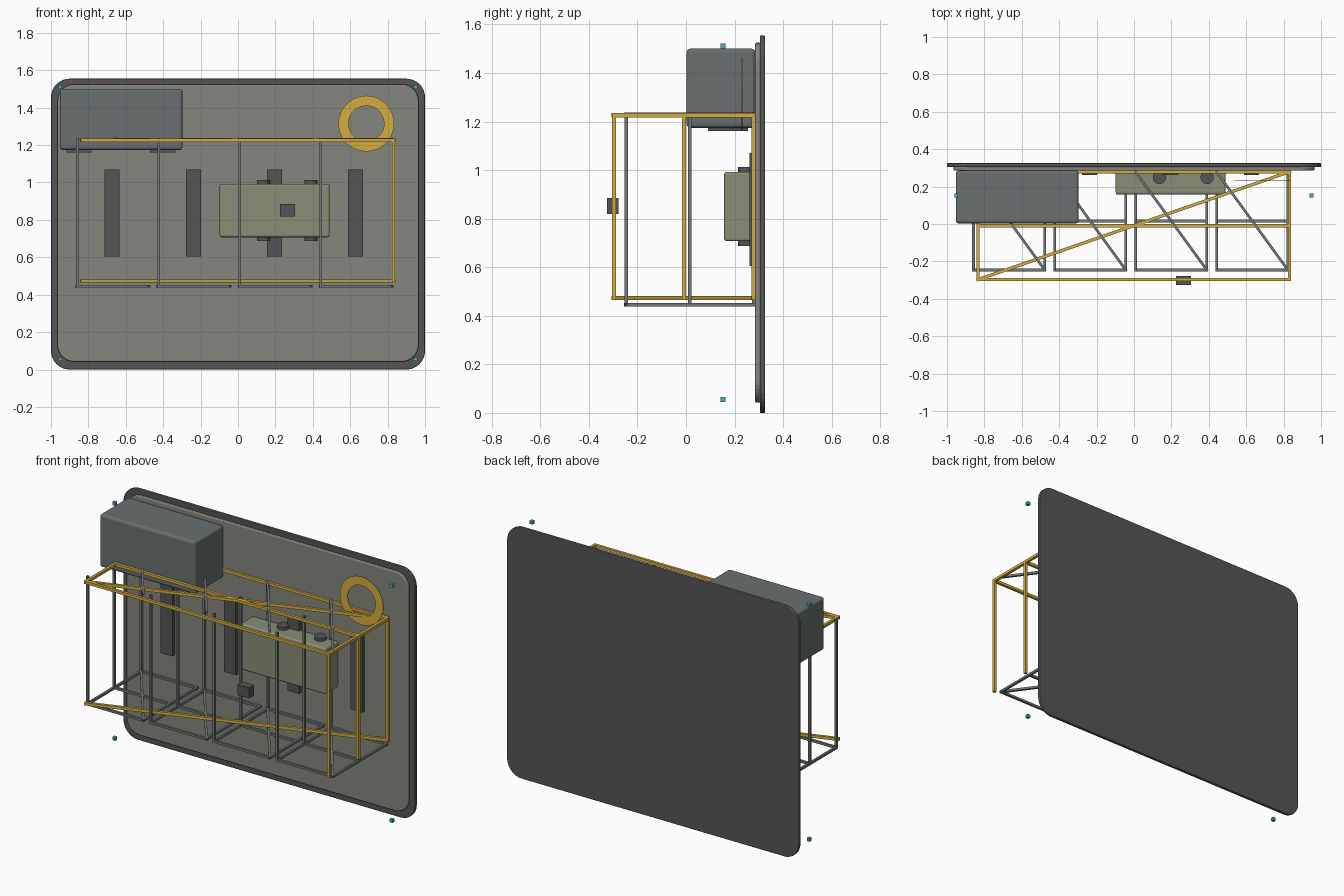
import bpy, bmesh, math
from mathutils import Vector

if "Cube" in bpy.data.objects:
    bpy.data.objects.remove(bpy.data.objects["Cube"])


def mat(name, r, g, b):
    m = bpy.data.materials.new(name)
    m.diffuse_color = (r, g, b, 1)
    m.use_nodes = True
    m.node_tree.nodes["Principled BSDF"].inputs["Base Color"].default_value = m.diffuse_color
    return m


DARK = mat("dark_grey", 0.09, 0.09, 0.09)
PANEL = mat("warm_grey", 0.24, 0.24, 0.21)
STEEL = mat("steel_grey", 0.14, 0.16, 0.16)
TUBE = mat("tube_grey", 0.17, 0.19, 0.19)
OLIVE = mat("olive", 0.25, 0.27, 0.18)
YELLOW = mat("yellow", 0.66, 0.42, 0.05)
CYAN = mat("cyan", 0.08, 0.42, 0.50)


def finish(name, bm, material):
    bmesh.ops.recalc_face_normals(bm, faces=bm.faces)
    me = bpy.data.meshes.new(name)
    bm.to_mesh(me)
    bm.free()
    me.materials.append(material)
    ob = bpy.data.objects.new(name, me)
    bpy.context.collection.objects.link(ob)
    return ob


def box(name, x, y, z, material, corner=0, bevel=0):
    """Box from (min, max) ranges; corner rounds the outline seen from the front."""
    bm = bmesh.new()
    bmesh.ops.create_cube(bm, size=1)
    for v in bm.verts:
        v.co = Vector([(a + b) / 2 + c * (b - a) for (a, b), c in zip((x, y, z), v.co)])
    if corner:
        edges = [e for e in bm.edges if abs(e.verts[0].co.y - e.verts[1].co.y) > 1e-4]
        bmesh.ops.bevel(bm, geom=edges, offset=corner, segments=8, profile=0.5, affect='EDGES')
    ob = finish(name, bm, material)
    if bevel:
        mod = ob.modifiers.new("bevel", 'BEVEL')
        mod.width, mod.segments = bevel, 3
        mod.limit_method, mod.angle_limit = 'ANGLE', math.radians(40)
    return ob


def frame(name, bars, width, material):
    """Square bars between pairs of points, joined in one object."""
    bm = bmesh.new()
    for a, b in bars:
        a, b = Vector(a), Vector(b)
        d = (b - a).normalized()
        up = Vector((0, 1, 0)) if abs(d.z) > 0.9 else Vector((0, 0, 1))
        s = d.cross(up).normalized() * width / 2
        t = up * width / 2
        a, b = a - d * width / 2, b + d * width / 2
        ends = [[bm.verts.new(p + i * s + j * t) for i, j in ((-1, -1), (1, -1), (1, 1), (-1, 1))]
                for p in (a, b)]
        for q in ends:
            bm.faces.new(q)
        for i in range(4):
            k = (i + 1) % 4
            bm.faces.new((ends[0][i], ends[0][k], ends[1][k], ends[1][i]))
    return finish(name, bm, material)


def rack(x_post, x_free, ys, z_rail, z_free):
    """Rail deck at z_rail, posts at x_post, a diagonal brace at both levels."""
    front, back = ys[0], ys[-1]
    bars = [((x_post, y, z_rail), (x_free, y, z_rail)) for y in ys]
    bars += [((x, front, z_rail), (x, back, z_rail)) for x in (x_post, x_free)]
    bars += [((x_post, y, z_rail), (x_post, y, z_free)) for y in ys]
    bars += [((x_post, back, z), (x_free, front, z)) for z in (z_rail, z_free)]
    return bars


# Wall plate and raised inner panel
box("wall_plate", (-1, 1), (0.305, 0.325), (0, 1.555), DARK, corner=0.1, bevel=0.004)
box("inner_panel", (-0.965, 0.965), (0.285, 0.306), (0.042, 1.525), PANEL, corner=0.09, bevel=0.006)

# Upper storage box with two feet
box("upper_box", (-0.953, -0.297), (0.003, 0.286), (1.174, 1.5), STEEL, bevel=0.015)
for i, x in enumerate((-0.85, -0.402)):
    box(f"box_foot_{i}", (x - 0.068, x + 0.068), (0.09, 0.256), (1.161, 1.18), DARK)

# Vertical wall strips
for i in range(4):
    x = -0.673 + i * 0.434
    box(f"wall_strip_{i}", (x - 0.04, x + 0.04), (0.262, 0.287), (0.605, 1.07), DARK)

# Central unit with two vertical pins
box("central_unit", (-0.098, 0.49), (0.157, 0.286), (0.707, 0.993), OLIVE, bevel=0.012)
for i, x in enumerate((0.136, 0.391)):
    bm = bmesh.new()
    bmesh.ops.create_cone(bm, cap_ends=True, segments=24, radius1=0.035, radius2=0.035, depth=0.324)
    bmesh.ops.translate(bm, verts=bm.verts, vec=(x, 0.249, 0.85))
    ob = finish(f"unit_pin_{i}", bm, DARK)
    for p in ob.data.polygons:
        p.use_smooth = len(p.vertices) == 4

# Grey rack bays: deck at the bottom, posts on the left
bays = []
for i in range(4):
    x = -0.858 + i * 0.4333
    bays += rack(x, x + 0.381, (-0.246, 0.016, 0.278), 0.446, 1.231)
frame("rack_bays", bays, 0.014, TUBE)

# Yellow door frame: rails at the top, posts on the right
frame("yellow_frame", rack(0.831, -0.834, (-0.297, -0.009, 0.279), 1.226, 0.473), 0.017, YELLOW)

# Latch block on the front
box("latch_block", (0.225, 0.304), (-0.325, -0.278), (0.819, 0.885), DARK)

# Flat ring
bm = bmesh.new()
loops = []
for y, r in ((0.229, 0.149), (0.229, 0.095), (0.233, 0.095), (0.233, 0.149)):
    loops.append([bm.verts.new((0.686 + r * math.cos(k * math.tau / 48), y,
                                1.315 + r * math.sin(k * math.tau / 48))) for k in range(48)])
for j in range(4):
    a, b = loops[j], loops[(j + 1) % 4]
    for k in range(48):
        n = (k + 1) % 48
        bm.faces.new((a[k], a[n], b[n], b[k]))
finish("flat_ring", bm, YELLOW)

# Corner marker cubes
for i, x in enumerate((-0.951, 0.949)):
    for j, z in enumerate((0.055, 1.511)):
        box(f"corner_marker_{i}{j}", (x - 0.01, x + 0.01), (0.142, 0.162), (z - 0.01, z + 0.01), CYAN)
